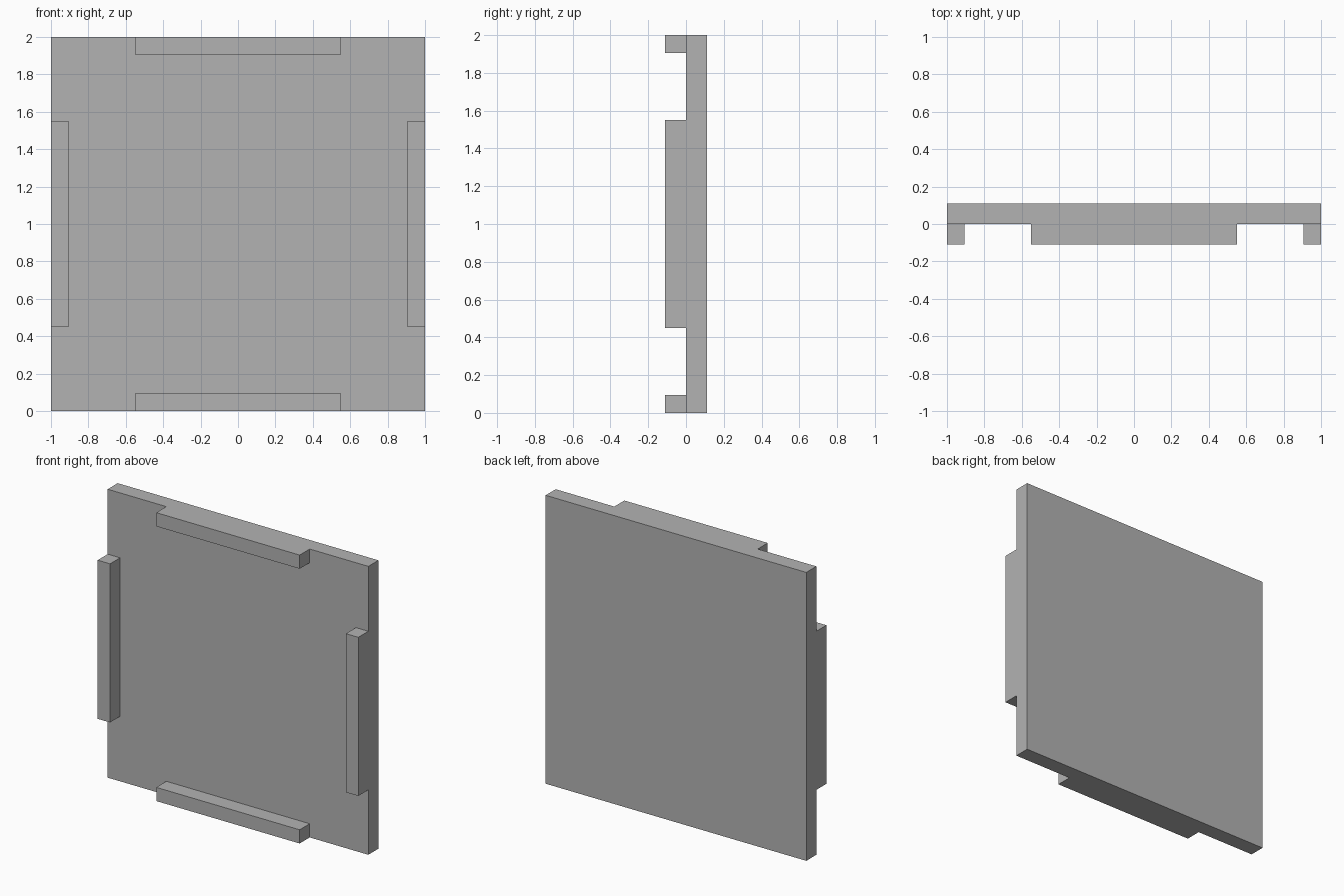
import bpy
from mathutils import Vector

cube = bpy.data.objects.get("Cube")
if cube:
    bpy.data.objects.remove(cube, do_unlink=True)

# One plain grey for every part
grey = bpy.data.materials.new("plain_grey")
grey.use_nodes = True
colour = (0.45, 0.45, 0.45, 1.0)
grey.diffuse_color = colour
grey.node_tree.nodes["Principled BSDF"].inputs["Base Color"].default_value = colour


def box(name, low, high):
    """Add a box spanning two opposite corners."""
    low, high = Vector(low), Vector(high)
    bpy.ops.mesh.primitive_cube_add(size=1, location=(low + high) / 2)
    obj = bpy.context.object
    obj.name = name
    obj.scale = high - low
    bpy.ops.object.transform_apply(location=False, rotation=False, scale=True)
    obj.data.materials.append(grey)
    return obj


DEPTH = 0.11        # thickness of the panel and of each rail
RAIL = 0.095        # width of a rail
HALF = 0.55         # half the length of a rail

# Square back panel
box("panel", (-1, 0, 0), (1, DEPTH, 2))

# Upright rails flush with the side edges
for name, x in (("right_rail", -1), ("left_rail", 1 - RAIL)):
    box(name, (x, -DEPTH, 1 - HALF), (x + RAIL, 0, 1 + HALF))

# Level rails flush with the top and bottom edges
for name, z in (("bottom_rail", 0), ("top_rail", 2 - RAIL)):
    box(name, (-HALF, -DEPTH, z), (HALF, 0, z + RAIL))
